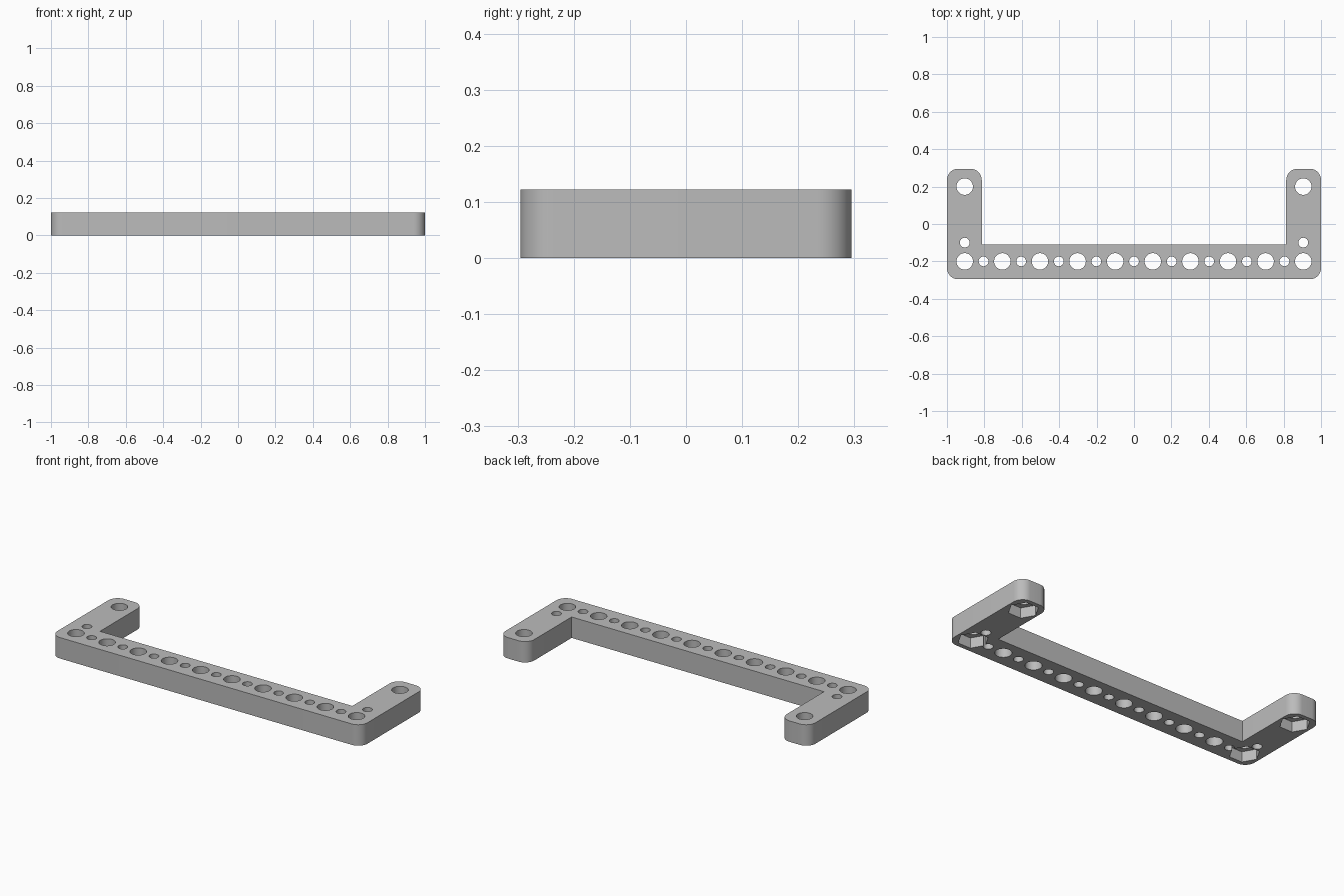
import bpy, bmesh
from math import sin, cos, pi, radians

HALF_X, HALF_Y, HEIGHT = 1.0, 0.295, 0.122
WIDTH, CORNER = 0.186, 0.06
HOLE_X, HOLE_Y, PITCH = 0.905, 0.2, 0.2011
BIG_R, SMALL_R = 0.044, 0.026
NUT_R, NUT_DEPTH = 0.081, 0.06

cube = bpy.data.objects.get("Cube")
if cube:
    bpy.data.objects.remove(cube, do_unlink=True)

grey = bpy.data.materials.new("plain grey")
grey.use_nodes = True
colour = (0.5, 0.5, 0.5, 1)
grey.diffuse_color = colour
grey.node_tree.nodes["Principled BSDF"].inputs["Base Color"].default_value = colour


def add_prism(bm, points, z0, z1):
    """Closed prism from a counter-clockwise outline."""
    low = [bm.verts.new((x, y, z0)) for x, y in points]
    high = [bm.verts.new((x, y, z1)) for x, y in points]
    bm.faces.new(low[::-1])
    bm.faces.new(high)
    n = len(points)
    for i in range(n):
        j = (i + 1) % n
        bm.faces.new((low[i], low[j], high[j], high[i]))


def circle(x, y, r, sides):
    return [(x + r * cos(2 * pi * i / sides), y + r * sin(2 * pi * i / sides))
            for i in range(sides)]


def corner(x, y, start, steps=12):
    """Quarter arc around the given centre, starting at an angle in degrees."""
    return [(x + CORNER * cos(a), y + CORNER * sin(a))
            for a in (radians(start + 90 * i / steps) for i in range(steps + 1))]


def make_object(name, prisms):
    bm = bmesh.new()
    for points, z0, z1 in prisms:
        add_prism(bm, points, z0, z1)
    mesh = bpy.data.meshes.new(name)
    bm.to_mesh(mesh)
    bm.free()
    mesh.materials.append(grey)
    obj = bpy.data.objects.new(name, mesh)
    bpy.context.collection.objects.link(obj)
    return obj


# U-shaped body: right half of the outline, then its mirror image
inner_x, inner_y = HALF_X - WIDTH, -HALF_Y + WIDTH
cx, cy = HALF_X - CORNER, HALF_Y - CORNER
half = (corner(cx, -cy, -90) + corner(cx, cy, 0)
        + corner(inner_x + CORNER, cy, 90) + [(inner_x, inner_y)])
outline = half + [(-x, y) for x, y in reversed(half)]
bracket = make_object("bracket", [(outline, 0, HEIGHT)])

# Round bores: alternating large and small along the bar, two more on each arm
bores = []
for i in range(19):
    radius = SMALL_R if i % 2 else BIG_R
    bores.append((-HOLE_X + i * PITCH / 2, -HOLE_Y, radius))
for side in (-1, 1):
    bores.append((side * HOLE_X, -HOLE_Y + PITCH / 2, SMALL_R))
    bores.append((side * HOLE_X, HOLE_Y, BIG_R))
bore_cutter = make_object("bore_cutter", [
    (circle(x, y, r, 48), -0.1, HEIGHT + 0.1) for x, y, r in bores])

# Hexagonal nut pockets under the four end holes
nut_cutter = make_object("nut_pocket_cutter", [
    (circle(sx * HOLE_X, sy * HOLE_Y, NUT_R, 6), -0.1, NUT_DEPTH)
    for sx in (-1, 1) for sy in (-1, 1)])

# Cut, apply and discard the cutters
bpy.ops.object.select_all(action='DESELECT')
bracket.select_set(True)
bpy.context.view_layer.objects.active = bracket
for cutter in (bore_cutter, nut_cutter):
    cutter.hide_render = True
    cut = bracket.modifiers.new(cutter.name, 'BOOLEAN')
    cut.operation = 'DIFFERENCE'
    cut.solver = 'EXACT'
    cut.object = cutter
    bpy.ops.object.modifier_apply(modifier=cut.name)
    bpy.data.objects.remove(cutter, do_unlink=True)

bpy.ops.object.shade_smooth_by_angle(angle=radians(30))
